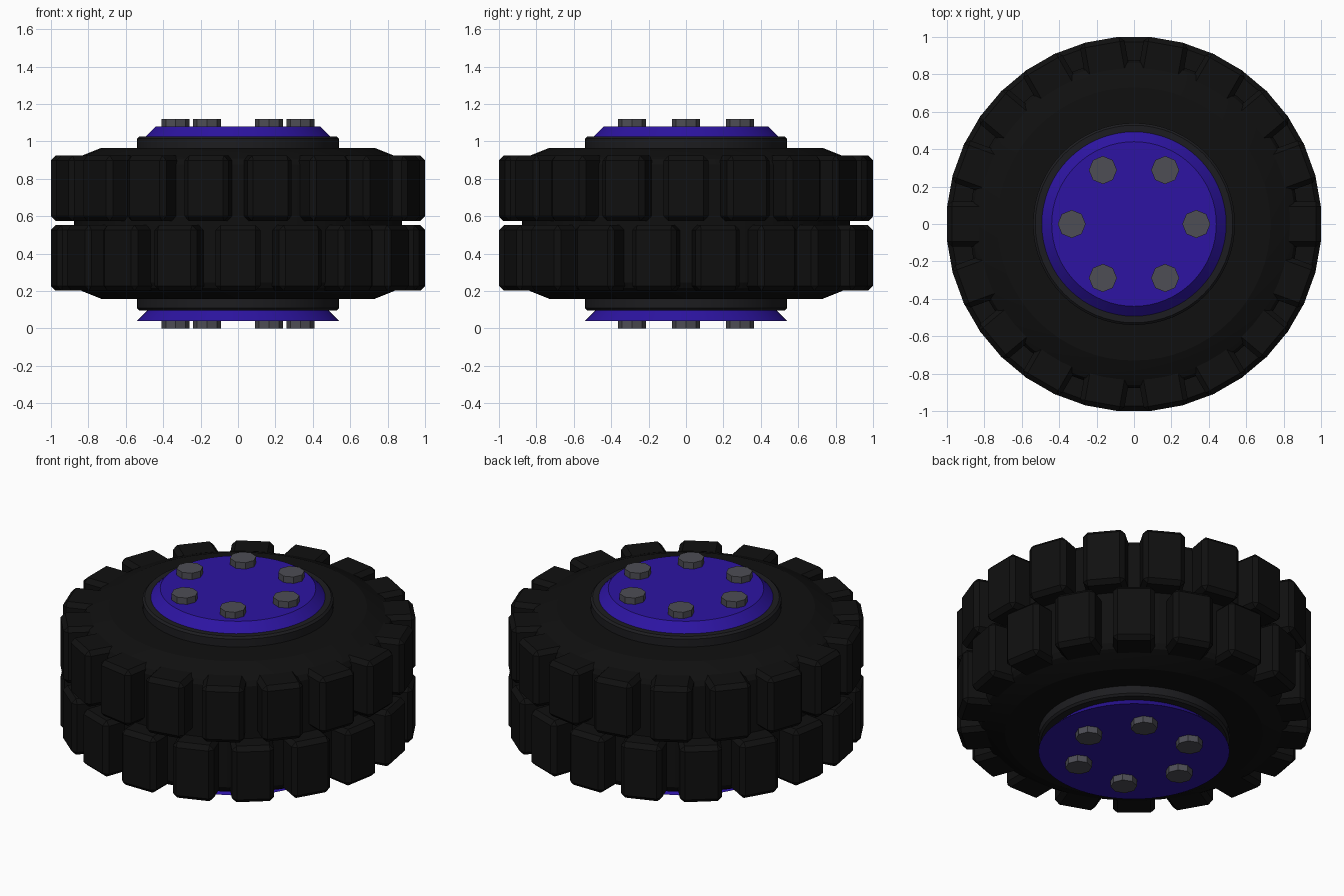
import bpy, bmesh
from math import sin, cos, pi, radians
from mathutils import Matrix, Vector

if "Cube" in bpy.data.objects:
    bpy.data.objects.remove(bpy.data.objects["Cube"])

MID = 0.562  # mid height of the wheel


def material(name, rgb):
    m = bpy.data.materials.new(name)
    m.diffuse_color = (*rgb, 1)
    m.use_nodes = True
    m.node_tree.nodes["Principled BSDF"].inputs["Base Color"].default_value = m.diffuse_color
    return m


RUBBER = material("rubber", (0.005, 0.005, 0.005))
RIM = material("dark_rim", (0.012, 0.012, 0.014))
PURPLE = material("purple", (0.026, 0.007, 0.36))
STEEL = material("bolt_steel", (0.075, 0.075, 0.09))


def make_object(name, bm, mat, smooth=False):
    bmesh.ops.recalc_face_normals(bm, faces=bm.faces)
    me = bpy.data.meshes.new(name)
    bm.to_mesh(me)
    bm.free()
    me.materials.append(mat)
    ob = bpy.data.objects.new(name, me)
    bpy.context.collection.objects.link(ob)
    if smooth:
        bpy.context.view_layer.objects.active = ob
        ob.select_set(True)
        bpy.ops.object.shade_smooth_by_angle(angle=radians(20))
        ob.select_set(False)
    return ob


def lathe(name, profile, mat, sides=64):
    """Solid of revolution from (radius, z) points, capped at both ends."""
    bm = bmesh.new()
    rings = [[bm.verts.new((r * cos(2 * pi * i / sides), r * sin(2 * pi * i / sides), z))
              for i in range(sides)] for r, z in profile]
    for a, b in zip(rings, rings[1:]):
        for i in range(sides):
            j = (i + 1) % sides
            bm.faces.new((a[i], a[j], b[j], b[i]))
    bm.faces.new(rings[0])
    bm.faces.new(rings[-1])
    return make_object(name, bm, mat, smooth=True)


def mirrored(half):
    """Complete an upper-half profile with its mirror image about MID."""
    return [(r, MID + z) for r, z in half] + [(r, MID - z) for r, z in reversed(half)]


# Tyre carcass and the raised rim ring showing on both sides
lathe("tyre_body", mirrored([(0.73, 0.404), (0.83, 0.364), (0.862, 0.345), (0.878, 0.315)]), RUBBER)
lathe("rim_ring", mirrored([(0.528, 0.465), (0.54, 0.453)]), RIM)

# Hub plates: same cone on each side, both narrowing upwards
for side, z in (("lower", 0.04), ("upper", 0.98)):
    lathe(side + "_hub_plate", [(0.54, z), (0.44, z + 0.10)], PURPLE)


# Two staggered rows of chamfered tread blocks
def tread_row(name, z, offset, count=18):
    bm = bmesh.new()
    for i in range(count):
        block = bmesh.new()
        bmesh.ops.create_cube(block, size=1)
        bmesh.ops.scale(block, vec=(0.20, 0.24, 0.35), verts=block.verts)
        bmesh.ops.bevel(block, geom=block.edges[:], offset=0.026, segments=1,
                        affect='EDGES', profile=0.5)
        block.transform(Matrix.Rotation(2 * pi * (i + offset) / count, 4, 'Z')
                        @ Matrix.Translation((0.90, 0, z)))
        tmp = bpy.data.meshes.new("tmp")
        block.to_mesh(tmp)
        block.free()
        bm.from_mesh(tmp)
        bpy.data.meshes.remove(tmp)
    make_object(name, bm, RUBBER)


tread_row("upper_tread", MID + 0.187, 0)
tread_row("lower_tread", MID - 0.185, 0.5)


# Six octagonal bolt heads on each hub plate
def bolts(name, z0, z1):
    bm = bmesh.new()
    for i in range(6):
        a = i * pi / 3
        pos = Vector((0.333 * cos(a), 0.333 * sin(a), (z0 + z1) / 2))
        bmesh.ops.create_cone(bm, cap_ends=True, segments=8, radius1=0.075, radius2=0.075,
                              depth=z1 - z0, matrix=Matrix.Translation(pos))
    make_object(name, bm, STEEL)


bolts("lower_bolts", 0.0, 0.06)
bolts("upper_bolts", 1.06, 1.12)
